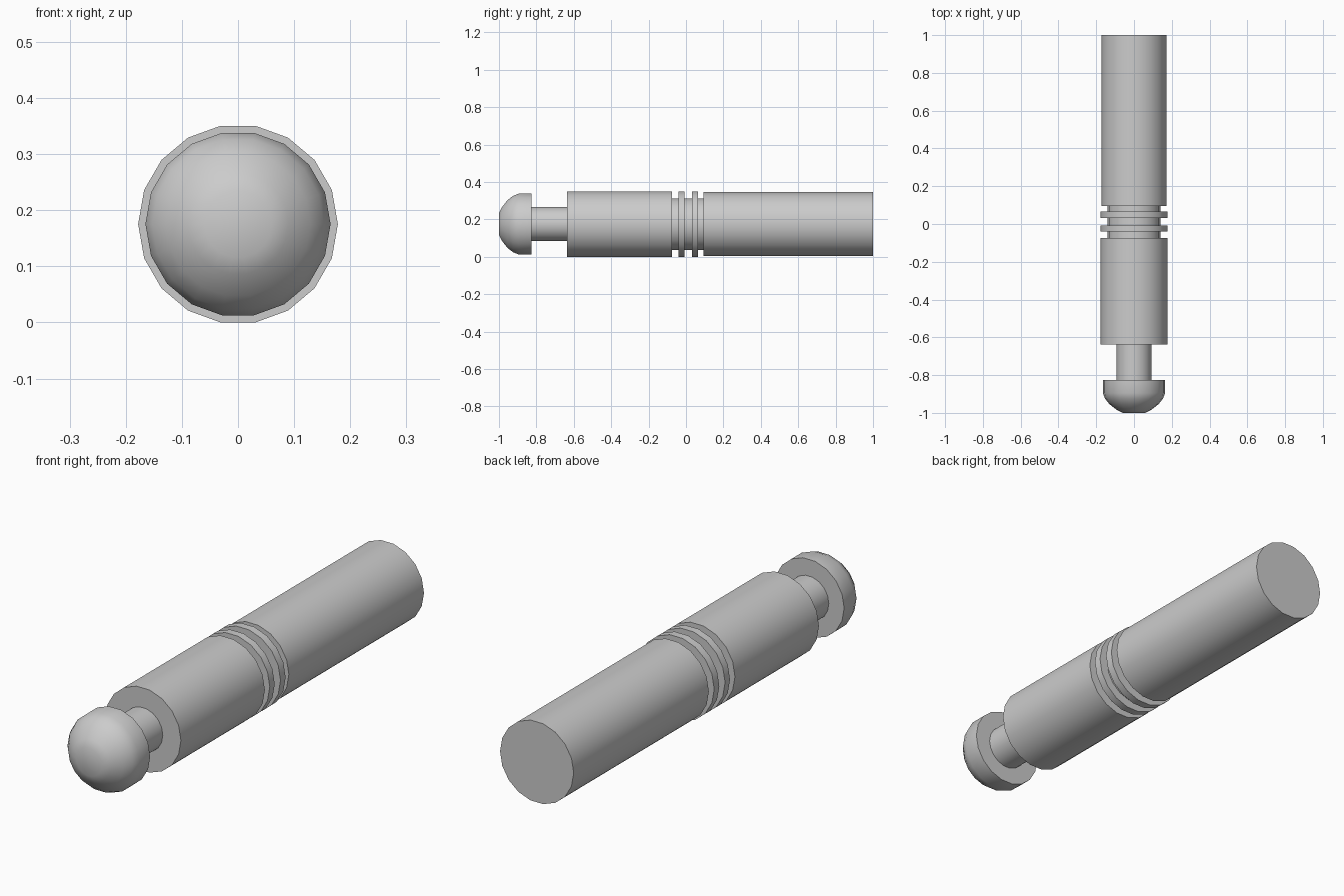
import bpy, bmesh, math

if "Cube" in bpy.data.objects:
    bpy.data.objects.remove(bpy.data.objects["Cube"])

SIDES = 18
R = 0.178                                   # widest radius
CZ = R * math.cos(math.radians(10))         # axis height so it rests on z = 0


def lathe(name, profile, cap_start=False, cap_end=False):
    """Revolve (y, radius) points around the lengthwise axis."""
    bm = bmesh.new()
    rings = []
    for y, r in profile:
        rings.append([bm.verts.new((r * math.cos(2 * math.pi * i / SIDES), y,
                                    CZ + r * math.sin(2 * math.pi * i / SIDES)))
                      for i in range(SIDES)])
    for a, b in zip(rings, rings[1:]):
        for i in range(SIDES):
            j = (i + 1) % SIDES
            bm.faces.new((a[i], b[i], b[j], a[j]))
    if cap_start:
        bm.faces.new(rings[0])
    if cap_end:
        bm.faces.new(rings[-1][::-1])
    bmesh.ops.recalc_face_normals(bm, faces=bm.faces)
    # Open sleeves: make sure normals point away from the axis
    if sum(f.normal.x * f.calc_center_median().x for f in bm.faces) < 0:
        bmesh.ops.reverse_faces(bm, faces=bm.faces)
    me = bpy.data.meshes.new(name)
    bm.to_mesh(me)
    bm.free()
    ob = bpy.data.objects.new(name, me)
    bpy.context.collection.objects.link(ob)
    bpy.ops.object.select_all(action='DESELECT')
    ob.select_set(True)
    bpy.context.view_layer.objects.active = ob
    bpy.ops.object.shade_smooth_by_angle(angle=math.radians(40))
    return ob


NECK, GROOVE, SHAFT = 0.093, 0.14, 0.173

# Rounded knob with its undercut
lathe("knob", [(-1.0, 0.06), (-0.985, 0.09), (-0.955, 0.129), (-0.925, 0.153),
               (-0.895, 0.165), (-0.825, 0.165), (-0.825, NECK)], cap_start=True)

# Narrow neck
lathe("neck", [(-0.825, NECK), (-0.637, NECK)])

# Lower barrel with both end shoulders
lathe("lower_barrel", [(-0.637, NECK), (-0.637, R), (-0.074, R), (-0.074, GROOVE)])

# Grooved collar: two raised rings on a thinner core
collar = [(-0.074, GROOVE)]
for y0, y1 in ((-0.041, -0.008), (0.031, 0.065)):
    collar += [(y0, GROOVE), (y0, R), (y1, R), (y1, GROOVE)]
collar.append((0.094, GROOVE))
lathe("grooved_collar", collar)

# Upper shaft with flat end
lathe("upper_shaft", [(0.094, GROOVE), (0.094, SHAFT), (1.0, SHAFT)], cap_end=True)
